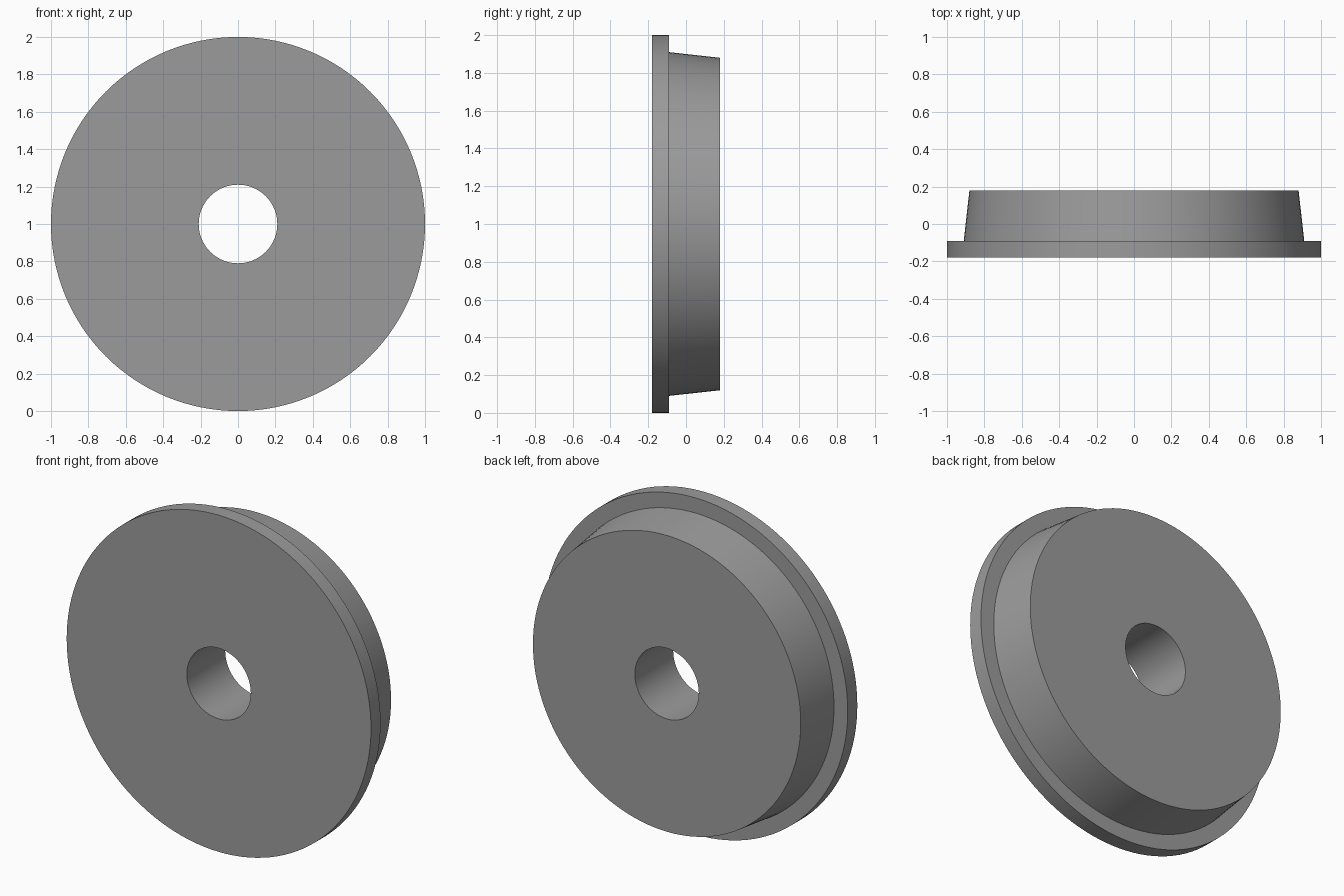
import bpy, bmesh, math

if "Cube" in bpy.data.objects:
    bpy.data.objects.remove(bpy.data.objects["Cube"])

SEGMENTS = 128

# Wheel cross-section as (radius, y): bore, flange, tapered tread
PROFILE = [(0.21, -0.18), (1.0, -0.18), (1.0, -0.09),
           (0.91, -0.09), (0.88, 0.18), (0.21, 0.18)]

# Revolve the closed profile around the y axis
bm = bmesh.new()
rings = []
for i in range(SEGMENTS):
    a = 2 * math.pi * i / SEGMENTS
    rings.append([bm.verts.new((r * math.cos(a), y, 1 + r * math.sin(a)))
                  for r, y in PROFILE])
n = len(PROFILE)
for i in range(SEGMENTS):
    p, q = rings[i], rings[(i + 1) % SEGMENTS]
    for j in range(n):
        k = (j + 1) % n
        bm.faces.new((p[j], p[k], q[k], q[j]))
bmesh.ops.recalc_face_normals(bm, faces=bm.faces)

mesh = bpy.data.meshes.new("flanged_wheel")
bm.to_mesh(mesh)
bm.free()
wheel = bpy.data.objects.new("flanged_wheel", mesh)
bpy.context.collection.objects.link(wheel)

# Plain grey metal
grey = bpy.data.materials.new("grey")
grey.diffuse_color = (0.33, 0.33, 0.33, 1)
grey.use_nodes = True
grey.node_tree.nodes["Principled BSDF"].inputs["Base Color"].default_value = grey.diffuse_color
mesh.materials.append(grey)

# Smooth round walls, sharp rims
bpy.context.view_layer.objects.active = wheel
wheel.select_set(True)
bpy.ops.object.shade_smooth_by_angle(angle=math.radians(30))
